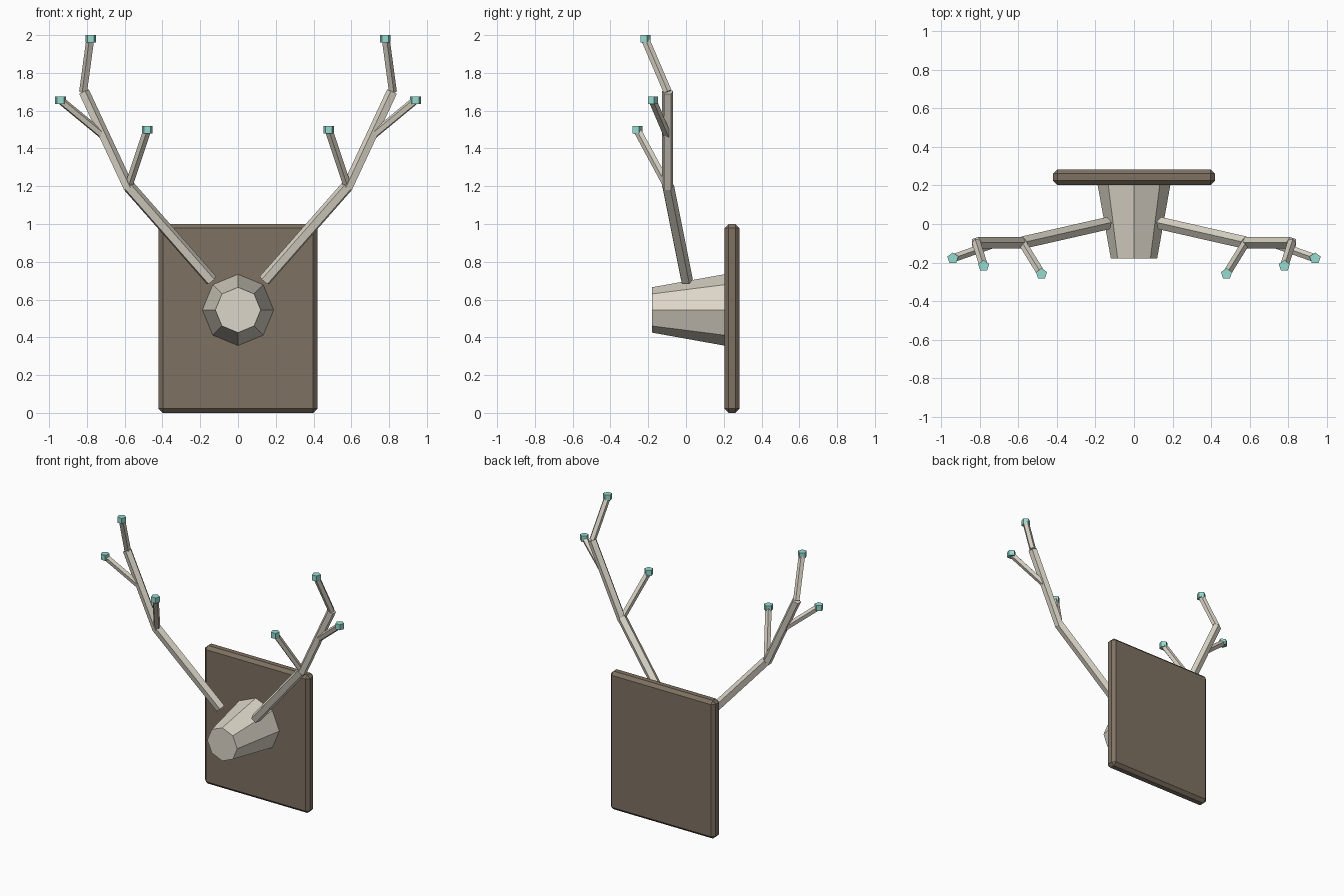
import bpy, bmesh
from mathutils import Vector, Matrix

if "Cube" in bpy.data.objects:
    bpy.data.objects.remove(bpy.data.objects["Cube"])


def material(name, rgb):
    def lin(c):
        c /= 255
        return c / 12.92 if c <= 0.04045 else ((c + 0.055) / 1.055) ** 2.4
    m = bpy.data.materials.new(name)
    m.diffuse_color = (*[lin(c) for c in rgb], 1)
    m.use_nodes = True
    m.node_tree.nodes["Principled BSDF"].inputs["Base Color"].default_value = m.diffuse_color
    return m


bone = material("bone", (220, 214, 200))
wood = material("dark_wood", (126, 113, 98))
teal = material("teal_tip", (150, 219, 209))


def finish(name, bm, mat):
    me = bpy.data.meshes.new(name)
    bm.to_mesh(me)
    bm.free()
    me.materials.append(mat)
    ob = bpy.data.objects.new(name, me)
    bpy.context.collection.objects.link(ob)
    return ob


def rod(name, a, b, r1, r2, sides, mat):
    """Faceted, capped rod from point a to point b."""
    a, b = Vector(a), Vector(b)
    d = b - a
    turn = d.to_track_quat('Z', 'Y').to_matrix().to_4x4()
    if abs(d.x) + abs(d.y) < 1e-6:
        turn = Matrix.Identity(4)
    bm = bmesh.new()
    bmesh.ops.create_cone(bm, cap_ends=True, segments=sides, radius1=r1, radius2=r2,
                          depth=d.length, matrix=Matrix.Translation((a + b) / 2) @ turn)
    return finish(name, bm, mat)


# Wall plaque with chamfered edges
bm = bmesh.new()
bmesh.ops.create_cube(bm, size=1, matrix=Matrix.Translation((0, 0.243, 0.5))
                      @ Matrix.Diagonal((0.84, 0.08, 1.0, 1)))
bmesh.ops.bevel(bm, geom=bm.edges[:], offset=0.022, segments=1, affect='EDGES')
finish("plaque", bm, wood)

# Octagonal skull mount tapering to the front
rod("skull_mount", (0, 0.21, 0.545), (0, -0.18, 0.545), 0.19, 0.12, 8, bone)

# Antlers: (name, start, end, radius, has tip)
parts = [
    ("lower_beam", (0.14, 0.003, 0.70), (0.58, -0.097, 1.20), 0.034, False),
    ("upper_beam", (0.58, -0.097, 1.19), (0.818, -0.097, 1.70), 0.031, False),
    ("crown_tine", (0.818, -0.097, 1.70), (0.78, -0.217, 1.98), 0.023, True),
    ("inner_tine", (0.58, -0.097, 1.20), (0.48, -0.259, 1.50), 0.022, True),
    ("outer_tine", (0.71, -0.097, 1.465), (0.94, -0.178, 1.655), 0.022, True),
]
for side, s in (("right", 1), ("left", -1)):
    for name, a, b, r, tip in parts:
        a = (a[0] * s, a[1], a[2])
        b = (b[0] * s, b[1], b[2])
        rod(f"{side}_{name}", a, b, r, r, 5, bone)
        if tip:
            rod(f"{side}_{name}_tip", (b[0], b[1], b[2] - 0.02),
                (b[0], b[1], b[2] + 0.02), 0.03, 0.03, 5, teal)
